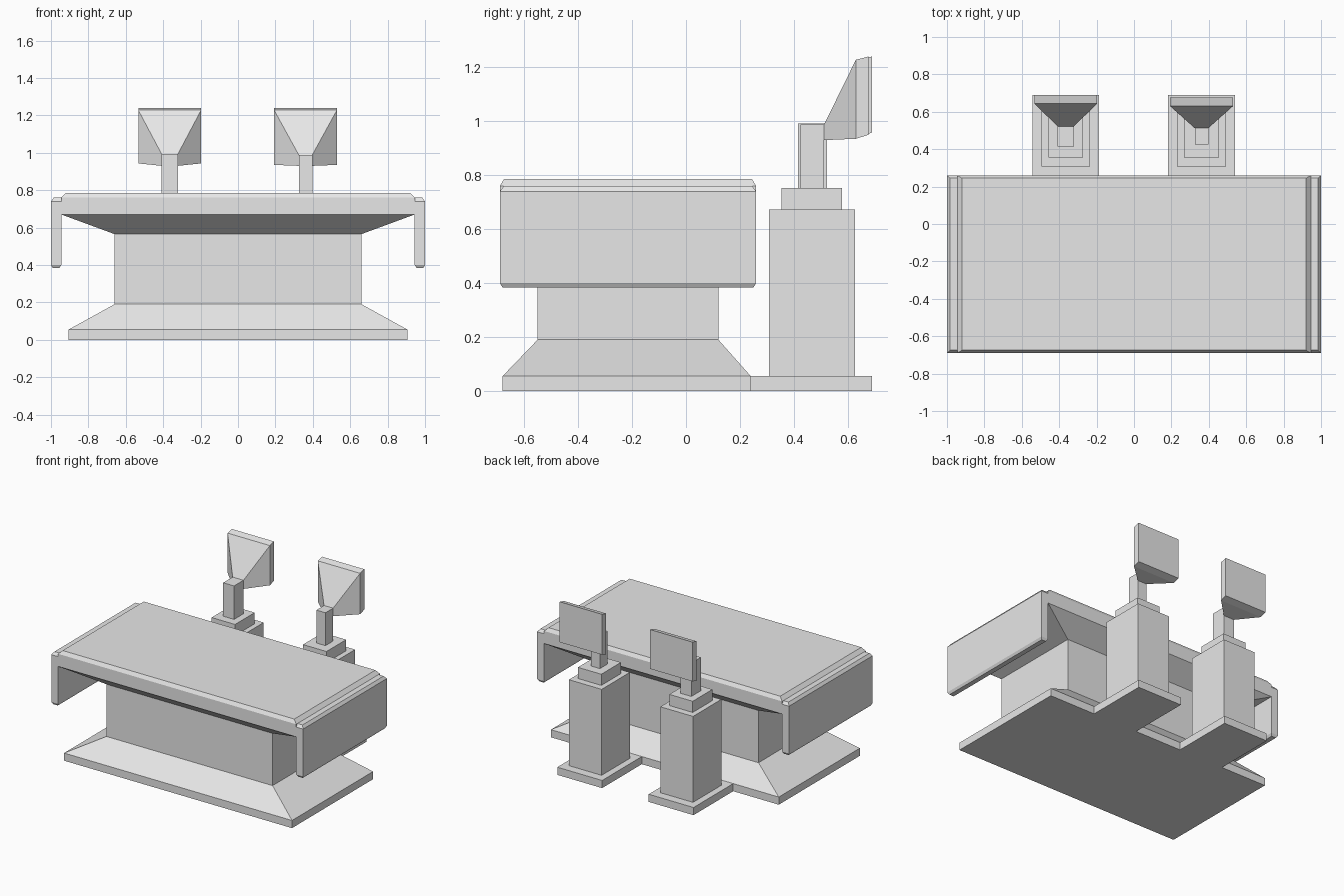
import bpy

cube = bpy.data.objects.get("Cube")
if cube:
    bpy.data.objects.remove(cube, do_unlink=True)

import bmesh

GREY = (0.8, 0.8, 0.8, 1)
grey = bpy.data.materials.new("light_grey")
grey.use_nodes = True
grey.diffuse_color = GREY
grey.node_tree.nodes["Principled BSDF"].inputs["Base Color"].default_value = GREY


def loft(name, rings, along_y=False):
    """Closed flat-sided solid through rectangles (a0, a1, b0, b1, level)."""
    bm = bmesh.new()
    loops = []
    for a0, a1, b0, b1, t in rings:
        corners = [(a0, b0), (a1, b0), (a1, b1), (a0, b1)]
        loops.append([bm.verts.new((a, t, b) if along_y else (a, b, t))
                      for a, b in corners])
    for low, high in zip(loops, loops[1:]):
        for i in range(4):
            j = (i + 1) % 4
            bm.faces.new((low[i], low[j], high[j], high[i]))
    bm.faces.new(loops[0])
    bm.faces.new(loops[-1])
    bmesh.ops.recalc_face_normals(bm, faces=bm.faces)
    mesh = bpy.data.meshes.new(name)
    bm.to_mesh(mesh)
    bm.free()
    mesh.materials.append(grey)
    obj = bpy.data.objects.new(name, mesh)
    bpy.context.collection.objects.link(obj)
    return obj


def block(name, x0, x1, y0, y1, z0, z1):
    return loft(name, [(x0, x1, y0, y1, z0), (x0, x1, y0, y1, z1)])


# Desk pedestal: foot plate, sloped skirt, column and flare under the top
FRONT, BACK = -0.69, 0.26
loft("pedestal", [
    (-0.905, 0.905, -0.68, 0.24, 0),
    (-0.905, 0.905, -0.68, 0.24, 0.055),
    (-0.66, 0.66, -0.55, 0.12, 0.19),
    (-0.66, 0.66, -0.55, 0.12, 0.565),
    (-0.945, 0.945, FRONT, BACK, 0.67),
])

# Table top with a bevelled upper edge
loft("table_top", [
    (-0.945, 0.945, FRONT, BACK, 0.67),
    (-0.945, 0.945, FRONT, BACK, 0.76),
    (-0.92, 0.92, FRONT + 0.015, BACK - 0.015, 0.785),
])

# Hanging side panels, bevelled above and below
for side, s in (("right", -1), ("left", 1)):
    inner, outer = 0.945 * s, s
    loft(side + "_side_panel", [
        (inner + 0.01 * s, outer - 0.01 * s, FRONT + 0.01, BACK - 0.01, 0.383),
        (inner, outer, FRONT, BACK, 0.4),
        (inner, outer, FRONT, BACK, 0.74),
        (inner, outer - 0.015 * s, FRONT + 0.015, BACK - 0.015, 0.76),
    ])


# Monitor stands behind the desk
def monitor_stand(side, x, half_post, post_front, post_back, post_top,
                  screen_y, screen_low):
    block(side + "_stand_foot", x - 0.178, x + 0.178, 0.24, 0.69, 0, 0.055)
    block(side + "_stand_pillar", x - 0.13, x + 0.13, 0.307, 0.627, 0.055, 0.672)
    block(side + "_stand_cap", x - 0.093, x + 0.093, 0.355, 0.578, 0.672, 0.752)
    p0, p1 = x - half_post, x + half_post
    block(side + "_stand_post", p0, p1, post_front, post_back, 0.752, post_top)
    # Monitor housing widens from the post to the screen
    w0, w1 = x - 0.168, x + 0.168
    loft(side + "_monitor", [
        (p0, p1, 0.93, post_top, post_back),
        (w0, w1, screen_low, 1.228, screen_y),
        (w0, w1, screen_low + 0.015, 1.24, screen_y + 0.047),
    ], along_y=True)


monitor_stand("right", -0.365, 0.043, 0.415, 0.522, 0.992, 0.643, 0.943)
monitor_stand("left", 0.361, 0.036, 0.425, 0.512, 0.988, 0.63, 0.935)
